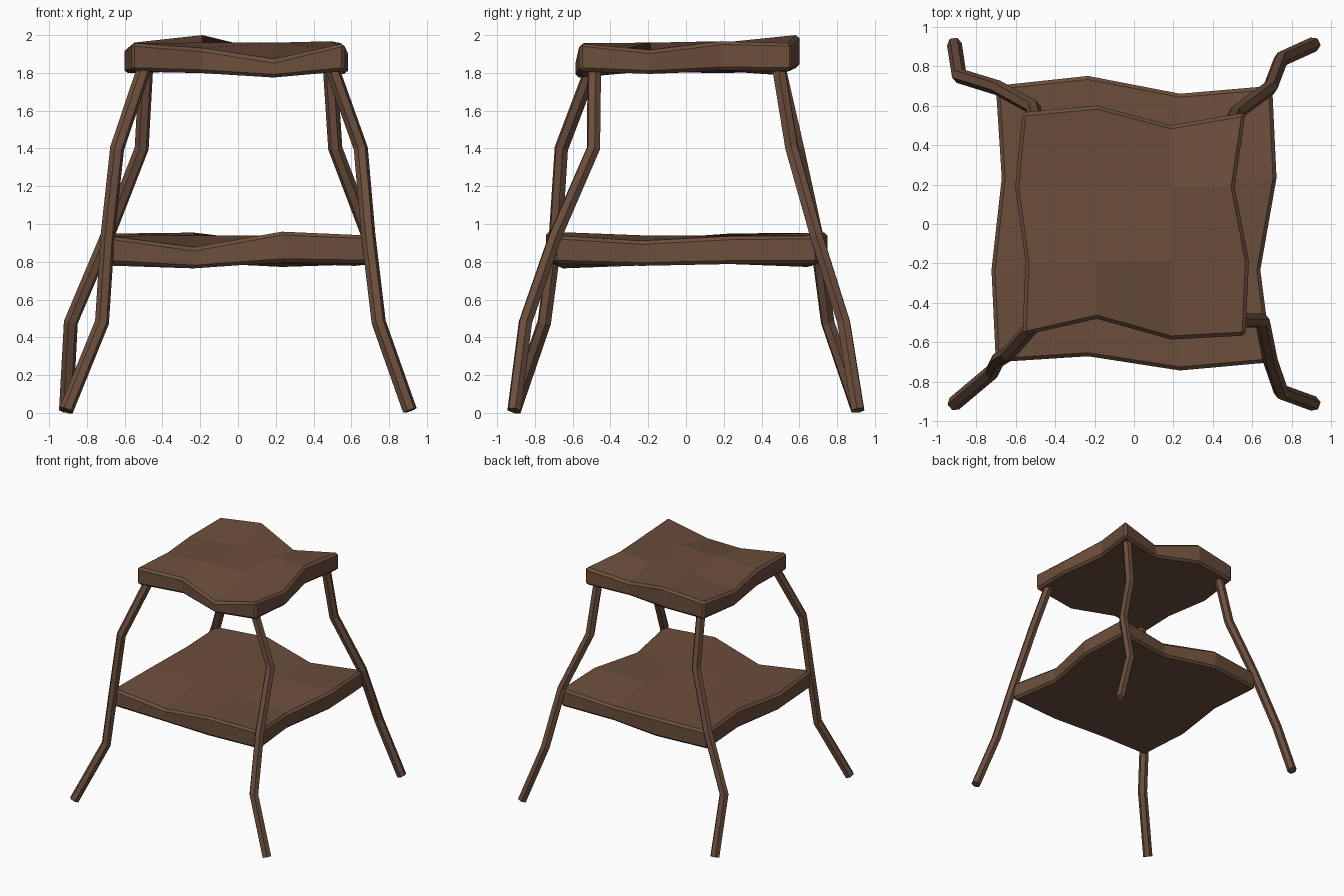
import bpy, bmesh

if "Cube" in bpy.data.objects:
    bpy.data.objects.remove(bpy.data.objects["Cube"])

wood = bpy.data.materials.new("dark_wood")
wood.diffuse_color = (0.15, 0.077, 0.046, 1)
wood.use_nodes = True
wood.node_tree.nodes["Principled BSDF"].inputs["Base Color"].default_value = wood.diffuse_color


def slab(name, half, top, bottom, wobble):
    """3x3-face board; wobble maps an edge grid point to (dx, dy, dz)."""
    bm = bmesh.new()
    step = 2 * half / 3
    layers = []
    for z, k in ((bottom, 0.4), (top, 1.0)):
        g = {}
        for i in range(4):
            for j in range(4):
                dx, dy, dz = wobble.get((i, j), (0, 0, 0))
                g[i, j] = bm.verts.new((-half + i * step + dx, -half + j * step + dy, z + k * dz))
        layers.append(g)
    lo, hi = layers
    # top and underside
    for i in range(3):
        for j in range(3):
            ring = [(i, j), (i + 1, j), (i + 1, j + 1), (i, j + 1)]
            bm.faces.new([hi[p] for p in ring])
            bm.faces.new([lo[p] for p in reversed(ring)])
    # side walls
    rim = ([(i, 0) for i in range(3)] + [(3, j) for j in range(3)]
           + [(i, 3) for i in (3, 2, 1)] + [(0, j) for j in (3, 2, 1)])
    for a, b in zip(rim, rim[1:] + rim[:1]):
        bm.faces.new([lo[a], lo[b], hi[b], hi[a]])
    me = bpy.data.meshes.new(name)
    bm.to_mesh(me)
    bm.free()
    me.materials.append(wood)
    ob = bpy.data.objects.new(name, me)
    bpy.context.collection.objects.link(ob)
    bev = ob.modifiers.new("edge_chamfer", 'BEVEL')
    bev.width = 0.018
    bev.segments = 1
    bev.limit_method = 'ANGLE'
    bev.angle_limit = 0.9


def leg(name, sx, sy, low, high):
    """Bent six-sided stick; low and high are its (x, y) knees."""
    pts = [(0.91 * sx, 0.91 * sy, 0.013), (*low, 0.48), (0.69 * sx, 0.69 * sy, 0.94),
           (*high, 1.40), (0.485 * sx, 0.485 * sy, 1.86)]
    cu = bpy.data.curves.new(name, 'CURVE')
    cu.dimensions = '3D'
    cu.bevel_depth = 0.038
    cu.bevel_resolution = 1
    cu.use_fill_caps = True
    sp = cu.splines.new('POLY')
    sp.points.add(len(pts) - 1)
    for p, co in zip(sp.points, pts):
        p.co = (*co, 1)
    sp.use_smooth = False
    cu.materials.append(wood)
    bpy.context.collection.objects.link(bpy.data.objects.new(name, cu))


# seat and lower shelf
slab("seat", 0.565, 1.96, 1.81, {
    (1, 0): (0, 0.085, -0.03), (2, 0): (0, -0.02, -0.09),
    (1, 3): (0, 0.035, 0.042), (2, 3): (0, -0.065, -0.055),
    (0, 1): (0.015, 0, -0.01), (0, 2): (-0.037, 0, -0.03),
    (3, 1): (0.017, 0, -0.04), (3, 2): (-0.055, 0, 0.008)})
slab("shelf", 0.70, 0.94, 0.79, {
    (1, 0): (0, 0.03, -0.065), (2, 0): (0, -0.042, 0.02),
    (1, 3): (0, 0.05, 0.015), (2, 3): (0, -0.04, -0.045),
    (0, 1): (-0.022, 0, -0.025), (0, 2): (0.03, 0, 0.01),
    (3, 1): (-0.06, 0, -0.03), (3, 2): (0.022, 0, -0.005)})

# four crooked legs
leg("front_right_leg", 1, -1, (0.745, -0.85), (0.65, -0.49))
leg("back_right_leg", 1, 1, (0.745, 0.835), (0.515, 0.56))
leg("front_left_leg", -1, -1, (-0.72, -0.75), (-0.64, -0.66))
leg("back_left_leg", -1, 1, (-0.885, 0.75), (-0.51, 0.59))
